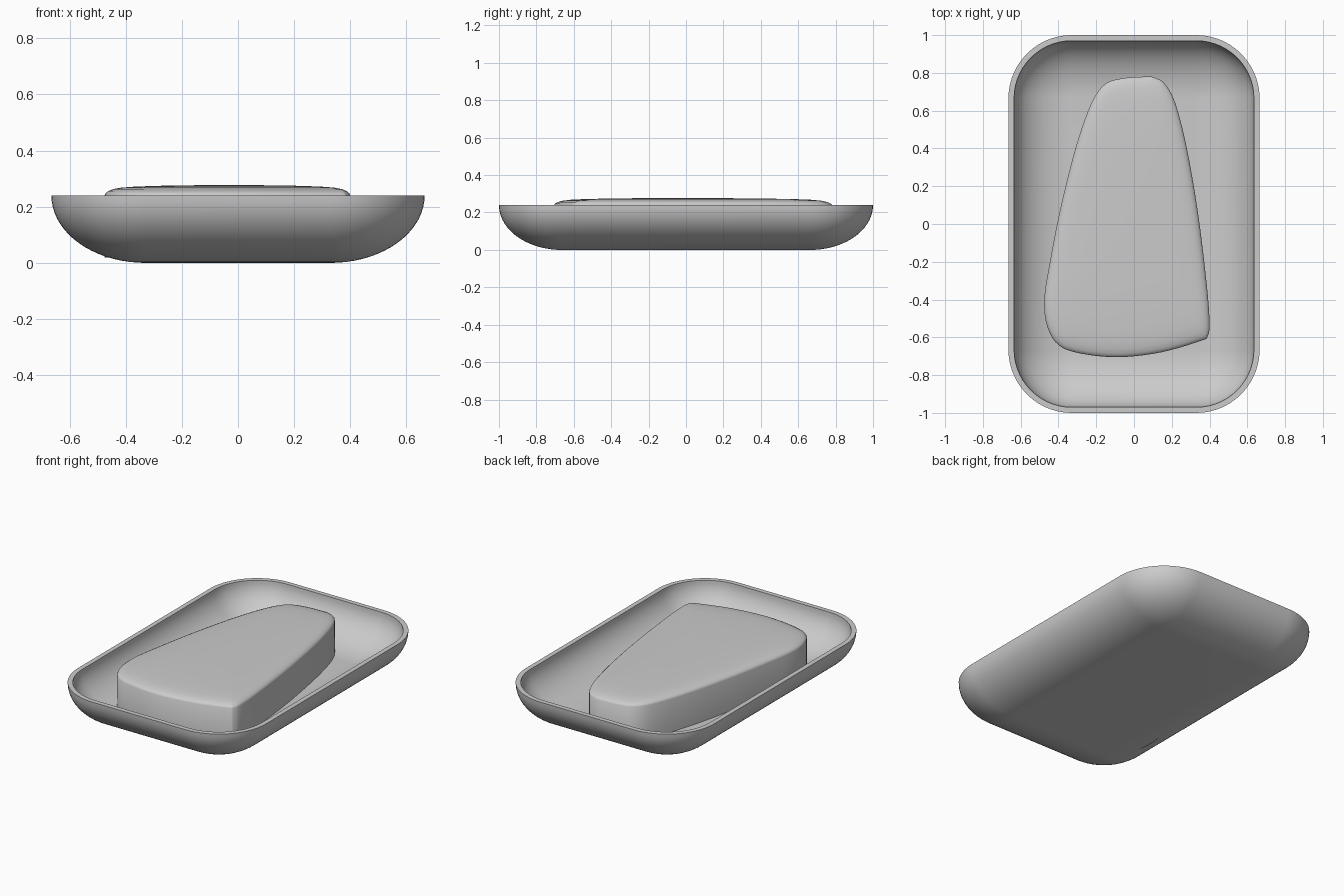
import bpy, bmesh
from math import sin, cos, pi, radians
from mathutils import Vector

if "Cube" in bpy.data.objects:
    bpy.data.objects.remove(bpy.data.objects["Cube"])


def loft(name, rings, angle):
    """Skin a stack of equal-length closed rings, capping both ends."""
    bm = bmesh.new()
    loops = [[bm.verts.new(p) for p in ring] for ring in rings]
    n = len(loops[0])
    for a, b in zip(loops, loops[1:]):
        for i in range(n):
            j = (i + 1) % n
            bm.faces.new((a[i], a[j], b[j], b[i]))
    bm.faces.new(loops[0][::-1])
    bm.faces.new(loops[-1])
    bmesh.ops.recalc_face_normals(bm, faces=bm.faces)
    mesh = bpy.data.meshes.new(name)
    bm.to_mesh(mesh)
    bm.free()
    ob = bpy.data.objects.new(name, mesh)
    bpy.context.collection.objects.link(ob)
    bpy.ops.object.select_all(action='DESELECT')
    ob.select_set(True)
    bpy.context.view_layer.objects.active = ob
    bpy.ops.object.shade_smooth_by_angle(angle=radians(angle))
    return ob


def rounded_ring(r, z, cx=0.33, cy=0.665, seg=14):
    """Rounded rectangle: a fixed core rectangle grown outwards by r."""
    pts = []
    for k, (sx, sy) in enumerate(((1, 1), (-1, 1), (-1, -1), (1, -1))):
        for i in range(seg + 1):
            a = (k + i / seg) * pi / 2
            pts.append((sx * cx + r * cos(a), sy * cy + r * sin(a), z))
    return pts


def smooth_closed(pts, sub=5):
    """Catmull-Rom curve through a closed list of points."""
    pts = [Vector(p) for p in pts]
    n, out = len(pts), []
    for i in range(n):
        p0, p1, p2, p3 = (pts[(i + k - 1) % n] for k in range(4))
        for s in range(sub):
            t = s / sub
            out.append(0.5 * (2 * p1 + (p2 - p0) * t
                              + (2 * p0 - 5 * p1 + 4 * p2 - p3) * t * t
                              + (3 * p1 - p0 - 3 * p2 + p3) * t ** 3))
    return out


# Tray: elliptical outer wall up to the rim, then the inner wall down to the floor
STEPS, RIM = 18, 0.24
outer = [(max(0.335 * sin(i / STEPS * pi / 2), 0.004),
          RIM * (1 - cos(i / STEPS * pi / 2))) for i in range(STEPS + 1)]
inner = [(max(0.305 * cos(i / STEPS * pi / 2), 0.004),
          RIM - 0.21 * sin(i / STEPS * pi / 2)) for i in range(STEPS + 1)]
loft("tray", [rounded_ring(r, z) for r, z in outer + inner], 35)

# Tapered block: irregular outline, upright walls and a gently domed top
outline = smooth_closed([
    (0.06, 0.78), (-0.07, 0.77), (-0.16, 0.735), (-0.23, 0.63), (-0.31, 0.40),
    (-0.39, 0.08), (-0.445, -0.20), (-0.475, -0.40), (-0.46, -0.54),
    (-0.40, -0.64), (-0.285, -0.685), (-0.085, -0.705), (0.14, -0.68),
    (0.35, -0.62), (0.39, -0.595), (0.40, -0.52), (0.385, -0.32),
    (0.34, 0.05), (0.28, 0.40), (0.22, 0.635), (0.165, 0.74), (0.11, 0.775)])
centre = Vector((-0.03, -0.05))
levels = [(1, 0.02), (1, 0.24), (0.992, 0.248), (0.97, 0.256), (0.93, 0.263),
          (0.87, 0.268), (0.75, 0.272), (0.5, 0.2755), (0.2, 0.277), (0.02, 0.277)]
loft("block", [[(*(centre + (p - centre) * s), z) for p in outline]
               for s, z in levels], 48)
